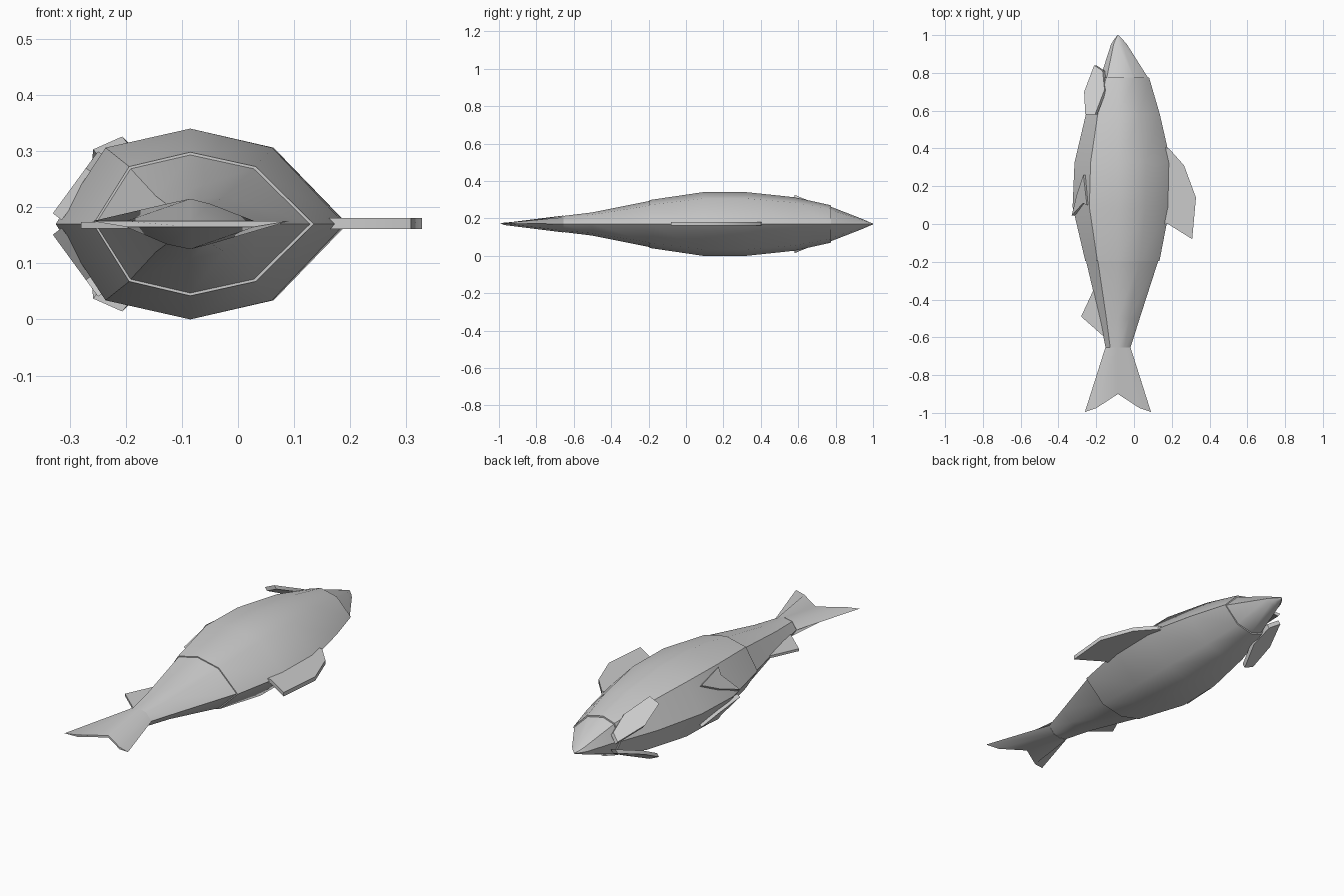
import bpy, math

if "Cube" in bpy.data.objects:
    bpy.data.objects.remove(bpy.data.objects["Cube"])

MX, MZ = -0.085, 0.17   # fish axis


def finish(name, verts, faces):
    me = bpy.data.meshes.new(name)
    me.from_pydata(verts, [], faces)
    ob = bpy.data.objects.new(name, me)
    bpy.context.collection.objects.link(ob)
    bpy.ops.object.select_all(action='DESELECT')
    ob.select_set(True)
    bpy.context.view_layer.objects.active = ob
    bpy.ops.object.mode_set(mode='EDIT')
    bpy.ops.mesh.select_all(action='SELECT')
    bpy.ops.mesh.normals_make_consistent(inside=False)
    bpy.ops.object.mode_set(mode='OBJECT')
    bpy.ops.object.shade_smooth_by_angle(angle=math.radians(35))
    return ob


def ring(y, xl, xr, h):
    """Eight-sided section: right edge, over the top, left edge, underneath."""
    r, l = MX + (xr - MX) * 0.53, MX + (xl - MX) * 0.63
    return [(xr, y, MZ), (r, y, MZ + h * .8), (MX, y, MZ + h), (l, y, MZ + h * .8),
            (xl, y, MZ), (l, y, MZ - h * .8), (MX, y, MZ - h), (r, y, MZ - h * .8)]


def loft(name, rings):
    n = 8
    verts = [p for r in rings for p in r]
    faces = [(i * n + j, i * n + (j + 1) % n, (i + 1) * n + (j + 1) % n, (i + 1) * n + j)
             for i in range(len(rings) - 1) for j in range(n)]
    faces += [tuple(range(n)), tuple(range(len(verts) - n, len(verts)))]
    return finish(name, verts, faces)


def fin(name, pts, off):
    """Plate from a 3D outline, thickened both ways along off."""
    n = len(pts)
    verts = [tuple(c + s * o for c, o in zip(p, off)) for s in (-1, 1) for p in pts]
    faces = [tuple(range(n)), tuple(range(n, 2 * n))]
    faces += [(i, (i + 1) % n, n + (i + 1) % n, n + i) for i in range(n)]
    return finish(name, verts, faces)


# Body, from gill edge to the waist
loft("body", [ring(0.775, -0.185, 0.08, 0.10),
              ring(0.58, -0.255, 0.137, 0.143),
              ring(0.325, -0.315, 0.195, 0.17),
              ring(0.09, -0.325, 0.19, 0.17),
              ring(-0.195, -0.258, 0.135, 0.128)])

# Rear body, tapering to the tail
loft("rear_body", [ring(-0.19, -0.255, 0.13, 0.124),
                   ring(-0.50, -0.182, 0.03, 0.062),
                   ring(-0.665, -0.148, -0.022, 0.042)])

# Head cone
loft("head", [ring(0.77, -0.18, 0.077, 0.094),
              ring(0.95, -0.122, -0.037, 0.024),
              ring(0.975, -0.107, -0.058, 0.012),
              ring(1.0, -0.088, -0.082, 0.003)])

# Forked tail fin
edge = [(0.09, -0.995), (0.03, -0.975), (MX, -0.9), (-0.2, -0.975), (-0.26, -0.995)]
tail_end = [(x, y, MZ + 0.005) for x, y in edge]
tail_end += [(x, y, MZ - 0.005) for x, y in edge[3:0:-1]]
loft("tail_fin", [ring(-0.655, -0.152, -0.018, 0.045), tail_end])

# Dorsal and anal fins
dorsal = [(0.10, 0.42), (0.185, 0.40), (0.265, 0.31), (0.328, 0.14),
          (0.308, -0.08), (0.18, 0.0), (0.10, 0.0)]
fin("dorsal_fin", [(x, y, 0.171) for x, y in dorsal], (0, 0, 0.01))
anal = [(-0.17, -0.35), (-0.215, -0.35), (-0.28, -0.49), (-0.155, -0.6), (-0.12, -0.58)]
fin("anal_fin", [(x, y, 0.168) for x, y in anal], (0, 0, 0.006))

# Paired fins, mirrored through the fish's middle plane
pectoral = [(-0.205, 0.84, 0.19), (-0.16, 0.81, 0.215), (-0.15, 0.71, 0.265),
            (-0.20, 0.58, 0.318), (-0.252, 0.58, 0.295), (-0.258, 0.70, 0.235)]
pelvic = [(0, 0.045), (0.45, 0.16), (1, 0.26), (1.3, 0.10), (0.95, 0.11), (0.6, 0.085)]
for side, s in (("upper", 1), ("lower", -1)):
    fin(side + "_pectoral_fin", [(x, y, MZ + s * (z - MZ)) for x, y, z in pectoral],
        (-0.006, 0, s * 0.008))
    fin(side + "_pelvic_fin",
        [(-0.322 + 0.062 * t, y, MZ + s * (0.013 + 0.085 * t)) for t, y in pelvic],
        (-0.008, 0, s * 0.006))
